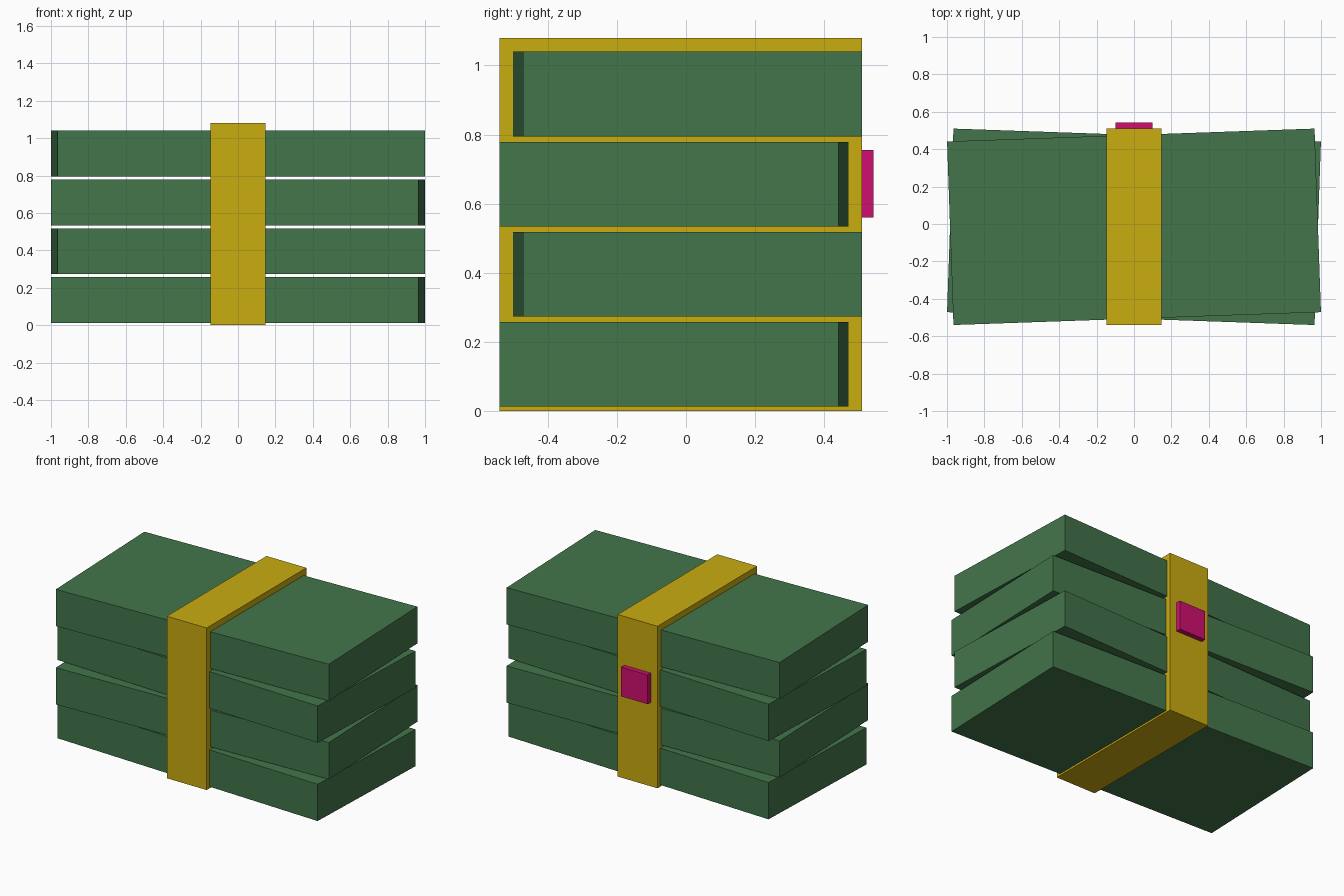
import bpy
import bmesh
import math
from mathutils import Matrix, Vector

if "Cube" in bpy.data.objects:
    bpy.data.objects.remove(bpy.data.objects["Cube"])


def make_material(name, rgb):
    mat = bpy.data.materials.new(name)
    mat.diffuse_color = (*rgb, 1.0)
    mat.use_nodes = True
    mat.node_tree.nodes["Principled BSDF"].inputs["Base Color"].default_value = mat.diffuse_color
    return mat


GREEN = make_material("banknote green", (0.056, 0.178, 0.070))
GOLD = make_material("band gold", (0.591, 0.413, 0.005))
PINK = make_material("seal pink", (0.624, 0.005, 0.162))


def box(name, low, high, mat, turn=0.0):
    """Box between two corners, turned about its own vertical axis."""
    low, high = Vector(low), Vector(high)
    mesh = bpy.data.meshes.new(name)
    bm = bmesh.new()
    bmesh.ops.create_cube(bm, size=1.0, matrix=Matrix.Diagonal((*(high - low), 1.0)))
    bm.to_mesh(mesh)
    bm.free()
    mesh.materials.append(mat)
    obj = bpy.data.objects.new(name, mesh)
    obj.location = (low + high) / 2
    obj.rotation_euler.z = math.radians(turn)
    bpy.context.collection.objects.link(obj)
    return obj


# Four bundles, each twisted the opposite way to the one below
MID_Y = -0.015
for i in range(4):
    z = 0.012 + 0.261 * i
    box(f"bundle_{i + 1}", (-0.983, MID_Y - 0.491, z), (0.983, MID_Y + 0.491, z + 0.245),
        GREEN, turn=2 if i % 2 else -2)

# Band around the middle of the stack, filling the gaps between bundles
box("band", (-0.147, -0.54, 0.0), (0.147, 0.51, 1.08), GOLD)

# Seal on the back of the band
box("seal", (-0.098, 0.48, 0.56), (0.098, 0.543, 0.755), PINK)
